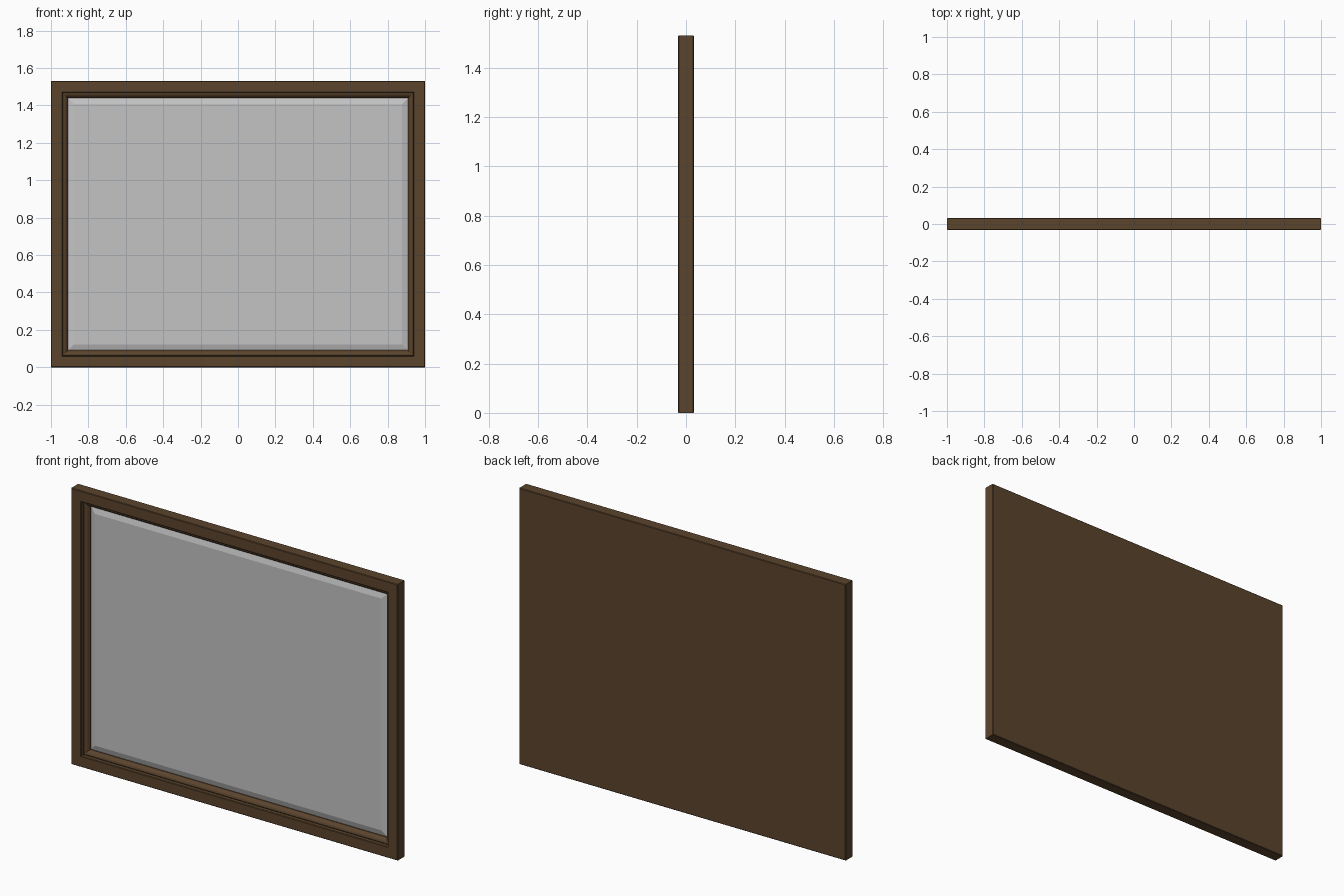
import bpy, bmesh

if "Cube" in bpy.data.objects:
    bpy.data.objects.remove(bpy.data.objects["Cube"])

W, H = 2.0, 1.53      # outer size of the frame
F, B = -0.032, 0.032  # front and back planes


def material(name, rgb):
    m = bpy.data.materials.new(name)
    m.diffuse_color = (*rgb, 1)
    m.use_nodes = True
    m.node_tree.nodes["Principled BSDF"].inputs["Base Color"].default_value = m.diffuse_color
    return m


def rect_loft(name, profile, mat, cap_start=False, cap_end=False):
    """Mitred rectangular rings: profile is (inset from outer edge, y)."""
    bm = bmesh.new()
    rings = []
    for d, y in profile:
        x = W / 2 - d
        rings.append([bm.verts.new(p) for p in
                      ((-x, y, d), (x, y, d), (x, y, H - d), (-x, y, H - d))])
    for a, b in zip(rings, rings[1:]):
        for i in range(4):
            j = (i + 1) % 4
            bm.faces.new((a[i], a[j], b[j], b[i]))
    if cap_start:
        bm.faces.new(rings[0][::-1])
    if cap_end:
        bm.faces.new(rings[-1])
    bmesh.ops.recalc_face_normals(bm, faces=bm.faces)
    me = bpy.data.meshes.new(name)
    bm.to_mesh(me)
    bm.free()
    me.materials.append(mat)
    ob = bpy.data.objects.new(name, me)
    bpy.context.collection.objects.link(ob)
    return ob


wood = material("dark brown wood", (0.105, 0.058, 0.026))
glass = material("silver mirror", (0.55, 0.55, 0.55))

# Frame with solid back, softened outer edges, stepped inner moulding and floor
rect_loft("frame", [
    (0.003, B), (0, B - 0.003), (0, F + 0.003), (0.003, F),
    (0.058, F), (0.061, F + 0.003), (0.061, -0.010),
    (0.064, -0.013), (0.070, -0.014), (0.078, -0.011),
    (0.085, -0.004), (0.089, 0.004), (0.091, 0.006), (0.091, 0.020),
], wood, True, True)

# Mirror pane with a bevelled border
rect_loft("mirror", [
    (0.0912, 0.018), (0.0912, 0.011), (0.123, 0.001),
], glass, True, True)
